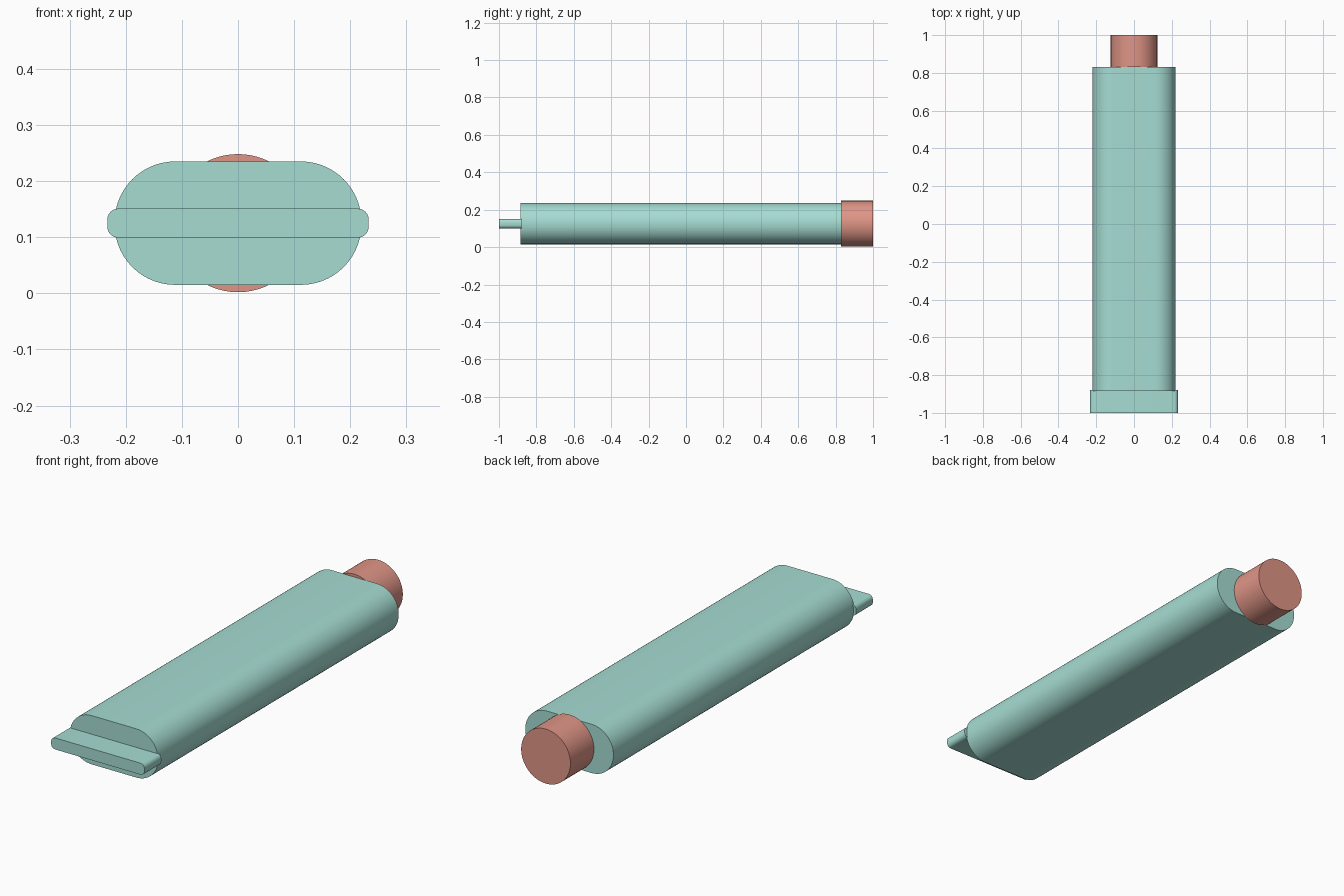
import bpy, bmesh, math

if "Cube" in bpy.data.objects:
    bpy.data.objects.remove(bpy.data.objects["Cube"])

ZC = 0.125  # height of the long axis


def material(name, rgb):
    mat = bpy.data.materials.new(name)
    mat.diffuse_color = (*rgb, 1)
    mat.use_nodes = True
    mat.node_tree.nodes["Principled BSDF"].inputs["Base Color"].default_value = mat.diffuse_color
    return mat


def rounded_rect(hw, hh, r, steps):
    """Outline in x/z, centred on the long axis."""
    pts = []
    for k, (sx, sz) in enumerate([(1, 1), (-1, 1), (-1, -1), (1, -1)]):
        for i in range(steps + 1):
            a = math.pi / 2 * (k + i / steps)
            p = (sx * (hw - r) + r * math.cos(a), ZC + sz * (hh - r) + r * math.sin(a))
            pts.append(p)
    return pts


def extrude_along_y(name, pts, y0, y1, mat):
    bm = bmesh.new()
    face = bm.faces.new([bm.verts.new((x, y0, z)) for x, z in pts])
    geom = bmesh.ops.extrude_face_region(bm, geom=[face])["geom"]
    for v in geom:
        if isinstance(v, bmesh.types.BMVert):
            v.co.y = y1
    bmesh.ops.remove_doubles(bm, verts=bm.verts, dist=1e-5)
    bmesh.ops.recalc_face_normals(bm, faces=bm.faces)
    mesh = bpy.data.meshes.new(name)
    bm.to_mesh(mesh)
    bm.free()
    obj = bpy.data.objects.new(name, mesh)
    bpy.context.collection.objects.link(obj)
    mesh.materials.append(mat)
    bpy.ops.object.select_all(action='DESELECT')
    obj.select_set(True)
    bpy.context.view_layer.objects.active = obj
    bpy.ops.object.shade_smooth_by_angle(angle=math.radians(40))
    return obj


teal = material("teal", (0.38, 0.72, 0.65))
salmon = material("salmon", (0.74, 0.30, 0.24))

# Long tube with fully rounded sides
extrude_along_y("tube_body", rounded_rect(0.22, 0.11, 0.108, 14), -0.885, 0.832, teal)
# Thin flat crimped end
extrude_along_y("crimped_end", rounded_rect(0.233, 0.026, 0.02, 6), -1.0, -0.88, teal)
# Round cap
extrude_along_y("cap", rounded_rect(0.1231, 0.1231, 0.123, 16), 0.83, 1.0, salmon)
